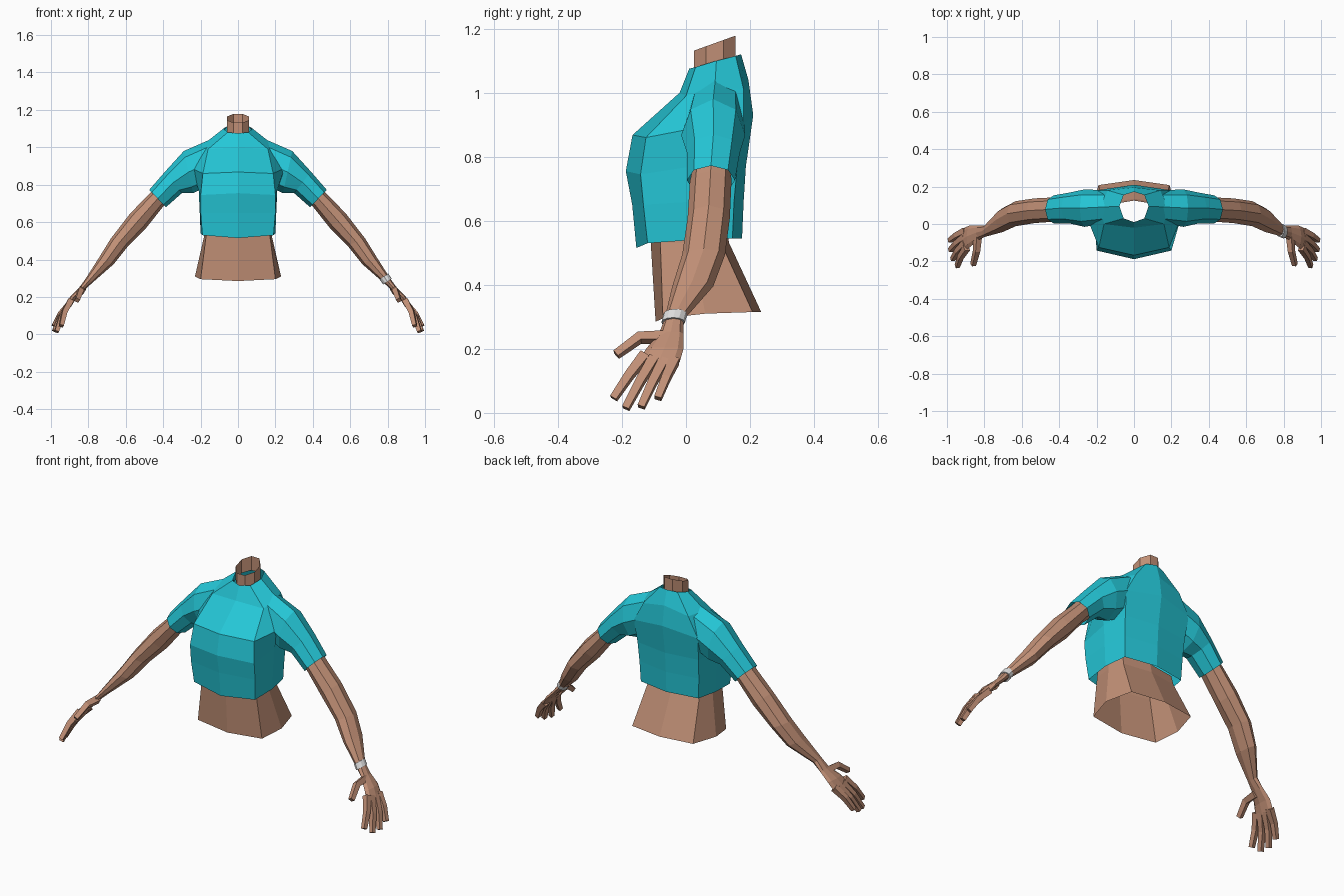
import bpy, bmesh, math
from mathutils import Vector

if "Cube" in bpy.data.objects:
    bpy.data.objects.remove(bpy.data.objects["Cube"])


def material(name, rgb):
    m = bpy.data.materials.new(name)
    m.diffuse_color = (*rgb, 1)
    m.use_nodes = True
    m.node_tree.nodes["Principled BSDF"].inputs["Base Color"].default_value = m.diffuse_color
    return m


TEAL = material("teal cloth", (0.018, 0.57, 0.68))
SKIN = material("skin", (0.53, 0.275, 0.18))
BAND = material("light grey band", (0.72, 0.72, 0.72))


def loft(name, rings, mat, caps=(False, False), mirror=False):
    """Bridge closed rings of equal point count into one flat-shaded tube."""
    bm = bmesh.new()
    vs = [[bm.verts.new(p) for p in r] for r in rings]
    n = len(vs[0])
    for a, b in zip(vs, vs[1:]):
        for i in range(n):
            j = (i + 1) % n
            bm.faces.new((a[i], a[j], b[j], b[i]))
    if caps[0]:
        bm.faces.new(vs[0][::-1])
    if caps[1]:
        bm.faces.new(vs[-1])
    bmesh.ops.recalc_face_normals(bm, faces=bm.faces)
    me = bpy.data.meshes.new(name)
    bm.to_mesh(me)
    bm.free()
    me.materials.append(mat)
    ob = bpy.data.objects.new(name, me)
    bpy.context.collection.objects.link(ob)
    if mirror:
        ob.modifiers.new("mirror", 'MIRROR').use_mirror_merge = False
    return ob


def body_ring(front, corner, side, back, spine):
    """Eight points from a half outline; front and spine are (y, z)."""
    half = [corner, side, back]
    return ([(0, *front)] + half + [(0, *spine)]
            + [(-x, y, z) for x, y, z in reversed(half)])


def limb_ring(top, bottom, y0, y1, n=8):
    """Cross-section from its upper and lower (x, z) outline points and y range."""
    p, q = Vector((top[0], 0, top[1])), Vector((bottom[0], 0, bottom[1]))
    out = []
    for i in range(n):
        a = 2 * math.pi * i / n
        v = (p + q) / 2 + (p - q) / 2 * math.cos(a)
        v.y = (y0 + y1) / 2 + (y1 - y0) / 2 * math.sin(a)
        out.append(v)
    return out


# shirt body, hem to collar
loft("shirt_body", [
    body_ring((-.155, .515), (.19, -.12, .53), (.20, .02, .54), (.18, .145, .545), (.175, .545)),
    body_ring((-.168, .65), (.20, -.133, .65), (.205, .02, .66), (.185, .15, .66), (.18, .66)),
    body_ring((-.188, .755), (.20, -.142, .745), (.21, .02, .77), (.19, .16, .77), (.187, .77)),
    body_ring((-.167, .868), (.188, -.125, .86), (.25, .03, .89), (.20, .18, .90), (.21, .93)),
    body_ring((-.02, 1.0), (.16, .0, .99), (.18, .09, 1.02), (.14, .18, 1.01), (.195, 1.04)),
    body_ring((.01, 1.075), (.055, .03, 1.08), (.078, .095, 1.10), (.055, .155, 1.115), (.172, 1.12)),
], TEAL)

# sleeves
loft("sleeves", [
    limb_ring((.13, 1.05), (.15, .80), .005, .18),
    limb_ring((.29, .98), (.24, .755), -.015, .185),
    limb_ring((.39, .87), (.30, .755), .003, .168),
    limb_ring((.475, .772), (.385, .68), .003, .153),
], TEAL, mirror=True)

# waist below the shirt
loft("waist", [
    body_ring((-.11, .58), (.165, -.08, .58), (.18, .02, .58), (.155, .10, .58), (.125, .58)),
    body_ring((-.11, .53), (.17, -.08, .53), (.18, .02, .53), (.16, .11, .53), (.135, .53)),
    body_ring((-.095, .285), (.20, -.072, .295), (.23, .06, .31), (.19, .208, .315), (.235, .315)),
], SKIN)

# neck, an open slanted tube
neck = []
for z, slope in ((1.08, .28), (1.155, .36)):
    ring = []
    for i in range(8):
        a = math.pi * (i + .5) / 4
        x, y = .064 * math.cos(a), .07 * math.sin(a)
        ring.append((x, .09 + y, z + slope * y))
    neck.append(ring)
loft("neck", neck, SKIN)

# arms with palms
loft("arms", [
    limb_ring((.43, .80), (.36, .72), .02, .14),
    limb_ring((.47, .755), (.395, .69), .012, .142),
    limb_ring((.575, .648), (.49, .57), .005, .137),
    limb_ring((.68, .512), (.585, .475), -.012, .122),
    limb_ring((.74, .415), (.665, .375), -.043, .085),
    limb_ring((.812, .302), (.777, .277), -.068, -.008),
    limb_ring((.845, .255), (.818, .24), -.085, -.008),
    limb_ring((.895, .205), (.862, .195), -.125, -.008),
    limb_ring((.922, .165), (.892, .15), -.148, -.02),
], SKIN, caps=(False, True), mirror=True)


def finger(name, points, width):
    """Four-sided tapering digit along a path; widths run square to it."""
    rings = []
    pts = [Vector(p) for p in points]
    for i, p in enumerate(pts):
        d = (pts[min(i + 1, len(pts) - 1)] - pts[max(i - 1, 0)]).normalized()
        thick = Vector((.84, 0, .54))
        thick = (thick - d * thick.dot(d)).normalized()
        side = d.cross(thick)
        w = width * (1 - .15 * i) / 2
        rings.append([p + side * w * s + thick * w * t
                      for s, t in ((-1, -1), (1, -1), (1, 1), (-1, 1))])
    loft(name, rings, SKIN, caps=(True, True), mirror=True)


# fingers and thumbs
for name, base, tip in (
        ("index_fingers", (.895, -.128, .18), (.945, -.226, .045)),
        ("middle_fingers", (.90, -.10, .17), (.97, -.188, .014)),
        ("ring_fingers", (.902, -.068, .165), (.982, -.14, .018)),
        ("little_fingers", (.90, -.036, .165), (.985, -.088, .045))):
    b, t = Vector(base), Vector(tip)
    finger(name, [b, b.lerp(t, .5) + Vector((.008, 0, .005)), t], .032)
finger("thumbs", [(.835, -.06, .235), (.842, -.145, .235), (.86, -.218, .182)], .034)

# wrist band on one arm only
loft("wrist_band", [
    limb_ring((.803, .325), (.757, .294), -.07, .004, 12),
    limb_ring((.822, .298), (.776, .267), -.077, -.003, 12),
], BAND, caps=(True, True))
